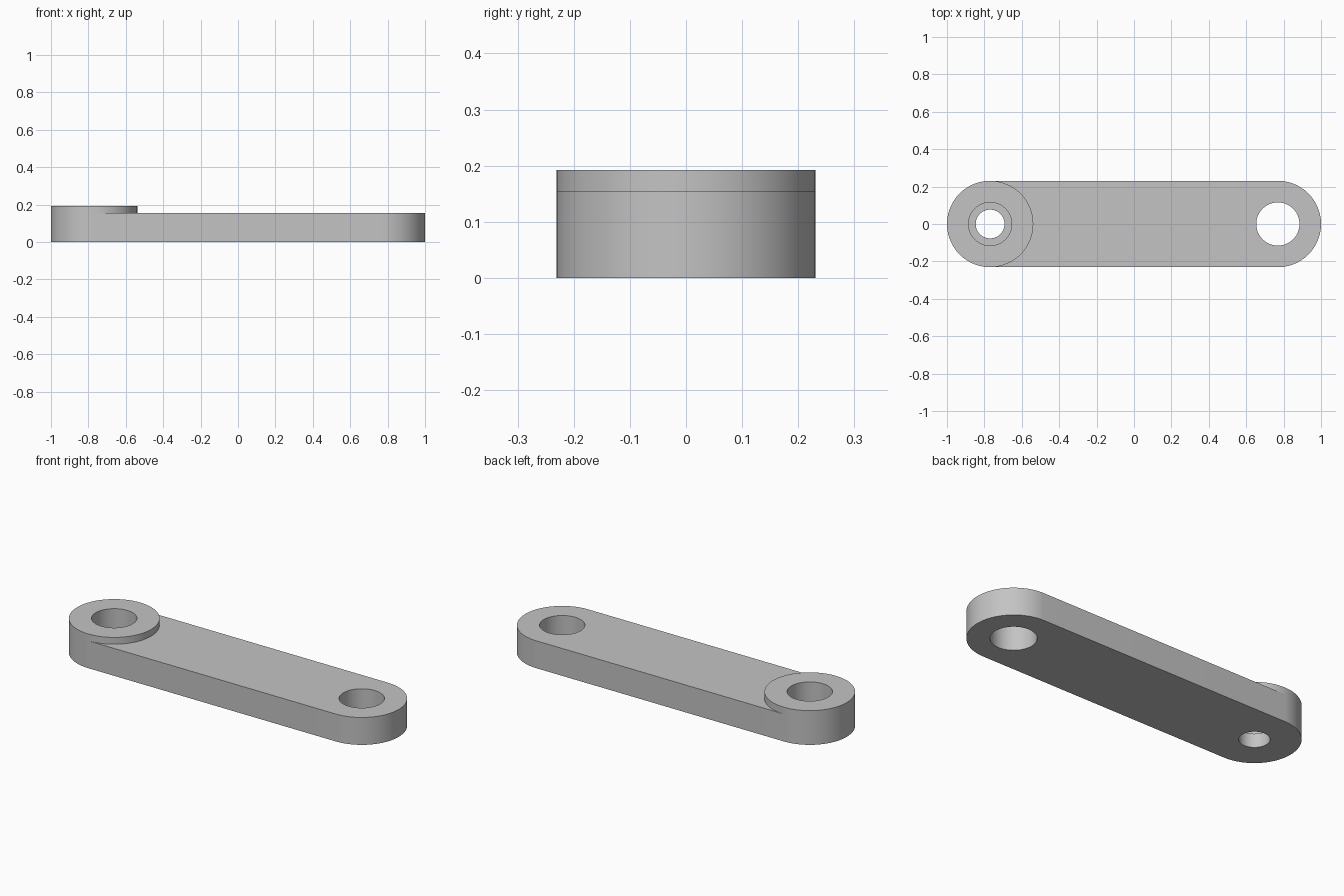
import bpy
import bmesh
import math

if "Cube" in bpy.data.objects:
    bpy.data.objects.remove(bpy.data.objects["Cube"], do_unlink=True)

# Dimensions in millimetres, scaled to a 2 unit long arm
MM = 2 / 260
END_X, END_R = 100 * MM, 30 * MM
BAR_TOP, BOSS_TOP, LEDGE = 20 * MM, 25 * MM, 10 * MM
SEGMENTS = 96

steel = bpy.data.materials.new("plain grey")
steel.use_nodes = True
steel.diffuse_color = (0.55, 0.55, 0.55, 1)
steel.node_tree.nodes["Principled BSDF"].inputs["Base Color"].default_value = steel.diffuse_color


def arc(bm, cx, start):
    """Half circle of vertices, counter-clockwise, from the start angle."""
    half = SEGMENTS // 2
    angles = [start + math.pi * i / half for i in range(half + 1)]
    return [bm.verts.new((cx + END_R * math.cos(a), END_R * math.sin(a), 0)) for a in angles]


def raise_faces(bm, faces, height, keep):
    """Extrude faces upward and return the raised ones in order of x."""
    result = bmesh.ops.extrude_face_region(bm, geom=faces, use_keep_orig=keep)["geom"]
    verts = [g for g in result if isinstance(g, bmesh.types.BMVert)]
    bmesh.ops.translate(bm, verts=verts, vec=(0, 0, height))
    caps = [g for g in result if isinstance(g, bmesh.types.BMFace)]
    return sorted(caps, key=lambda f: f.calc_center_median().x)


# Arm: a rounded bar whose left end disc is raised into a boss
bm = bmesh.new()
outer = arc(bm, -END_X, math.pi / 2)
far_end = arc(bm, END_X, -math.pi / 2)
half = SEGMENTS // 2
inner = [bm.verts.new((-2 * END_X - v.co.x, -v.co.y, 0)) for v in outer[1:half]]
disc = bm.faces.new(outer + inner)
bar = bm.faces.new(far_end + [outer[0]] + inner[::-1] + [outer[-1]])
caps = raise_faces(bm, [disc, bar], BAR_TOP, True)
raise_faces(bm, [caps[0]], BOSS_TOP - BAR_TOP, False)
bmesh.ops.recalc_face_normals(bm, faces=bm.faces)
mesh = bpy.data.meshes.new("link_arm")
bm.to_mesh(mesh)
bm.free()
mesh.materials.append(steel)
arm = bpy.data.objects.new("link_arm", mesh)
bpy.context.collection.objects.link(arm)


def drill(name, x, radius, bottom, top):
    """Cut a vertical round hole into the arm."""
    bpy.ops.mesh.primitive_cylinder_add(vertices=SEGMENTS, radius=radius, depth=top - bottom,
                                        location=(x, 0, (top + bottom) / 2))
    cutter = bpy.context.object
    cutter.name = name
    cutter.hide_render = True
    cutter.data.materials.append(steel)
    cut = arm.modifiers.new(name, "BOOLEAN")
    cut.operation, cut.solver, cut.object = "DIFFERENCE", "EXACT", cutter
    bpy.ops.object.select_all(action="DESELECT")
    bpy.context.view_layer.objects.active = arm
    arm.select_set(True)
    bpy.ops.object.modifier_apply(modifier=cut.name)
    bpy.data.objects.remove(cutter, do_unlink=True)


# Plain hole at one end, stepped hole through the boss at the other
drill("pin_hole", END_X, 15 * MM, -0.1, 0.3)
drill("counterbore", -END_X, 15 * MM, LEDGE, 0.3)
drill("bolt_hole", -END_X, 10 * MM, -0.1, 0.3)

bpy.ops.object.shade_smooth_by_angle(angle=math.radians(30))
